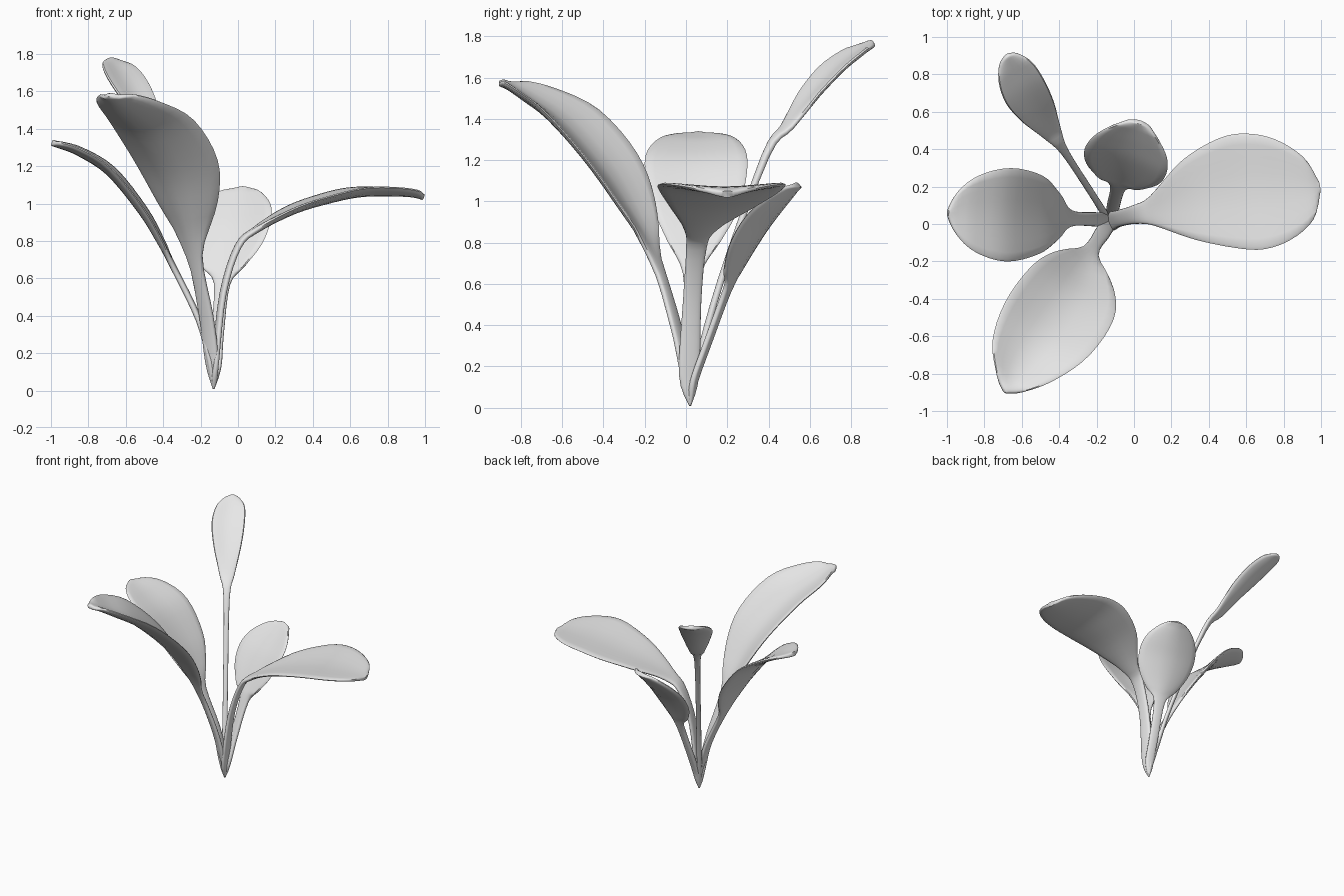
import bpy, bmesh, math
from mathutils import Vector

cube = bpy.data.objects.get("Cube")
if cube:
    bpy.data.objects.remove(cube, do_unlink=True)

grey = bpy.data.materials.new("pale_grey")
grey.use_nodes = True
grey.diffuse_color = (0.8, 0.8, 0.8, 1)
grey.node_tree.nodes["Principled BSDF"].inputs["Base Color"].default_value = (0.8, 0.8, 0.8, 1)

ROOT = (-0.13, 0.02, 0.01, 0.005)
RING = 20      # points around a leaf section
STEPS = 4      # sections between two spine points
THICK = 0.017  # half thickness


def smooth_path(rows):
    """Pass a smooth curve through spine rows of x, y, z and half width."""
    pts = [Vector(r) for r in rows]
    pts = [pts[0]] + pts + [pts[-1]]
    out = []
    for a, b, c, d in zip(pts, pts[1:], pts[2:], pts[3:]):
        for i in range(STEPS):
            t = i / STEPS
            out.append(b + (c - a) * t / 2 + (a * 2 - b * 5 + c * 4 - d) * t * t / 2
                       + (b * 3 - a - c * 3 + d) * t ** 3 / 2)
    return out + [pts[-1]]


def leaf(name, rows, cup):
    """Sweep a cupped, thin section along the spine."""
    path = smooth_path([ROOT] + rows)
    spine = [p.to_3d() for p in path]
    run = spine[-1] - spine[0]
    side = Vector((-run.y, run.x, 0)).normalized()
    bm = bmesh.new()
    rings = []
    for i, p in enumerate(spine):
        tangent = spine[min(i + 1, len(spine) - 1)] - spine[max(i - 1, 0)]
        normal = tangent.cross(side).normalized()
        half = max(path[i].w, 0.005)
        thick = min(THICK, half * 0.8)
        ring = []
        for k in range(RING):
            a = math.tau * k / RING
            u, v = math.cos(a), math.sin(a)
            lift = cup * half * abs(u) ** 1.6 if half > 0.05 else 0
            lift *= min(1, max(0, (half - 0.05) / 0.05))
            full = math.copysign(abs(v) ** 0.6, v)
            ring.append(bm.verts.new(p + side * half * u + normal * (lift + thick * full)))
        rings.append(ring)
    for r, s in zip(rings, rings[1:]):
        for k in range(RING):
            n = (k + 1) % RING
            bm.faces.new((r[k], r[n], s[n], s[k]))
    bm.faces.new(rings[0])
    bm.faces.new(rings[-1])
    bmesh.ops.recalc_face_normals(bm, faces=bm.faces)
    mesh = bpy.data.meshes.new(name)
    bm.to_mesh(mesh)
    bm.free()
    mesh.materials.append(grey)
    obj = bpy.data.objects.new(name, mesh)
    bpy.context.collection.objects.link(obj)
    bpy.ops.object.select_all(action="DESELECT")
    obj.select_set(True)
    bpy.context.view_layer.objects.active = obj
    bpy.ops.object.shade_smooth_by_angle(angle=math.radians(50))


# Large leaf leaning forward
leaf("front_leaf", [
    (-.14, 0, .16, .04), (-.17, -.05, .4, .042), (-.234, -.15, .72, .05),
    (-.295, -.29, .98, .19), (-.364, -.423, 1.18, .263), (-.487, -.6, 1.38, .267),
    (-.6, -.75, 1.49, .2), (-.655, -.843, 1.55, .11), (-.69, -.9, 1.58, .01)], 0.3)

# Long leaf arching to the model's left
leaf("left_leaf", [
    (-.12, .015, .16, .05), (-.08, .03, .52, .045), (0, .05, .77, .05),
    (.1, .07, .86, .08), (.3, .13, .96, .215), (.5, .165, 1.02, .295),
    (.65, .175, 1.05, .313), (.8, .185, 1.055, .27), (.93, .19, 1.05, .17),
    (.99, .2, 1.035, .03)], 0.1)

# Oval leaf arching to the model's right
leaf("right_leaf", [
    (-.15, .02, .16, .04), (-.21, .025, .38, .038), (-.34, .03, .65, .045),
    (-.42, .04, .8, .13), (-.52, .05, .96, .21), (-.69, .05, 1.165, .25),
    (-.85, .055, 1.27, .205), (-.95, .06, 1.31, .115), (-.995, .06, 1.325, .02)], 0.12)

# Tall slender leaf at the back
leaf("tall_back_leaf", [
    (-.16, .06, .22, .018), (-.23, .17, .62, .018), (-.37, .385, 1.22, .022),
    (-.44, .49, 1.36, .055), (-.52, .61, 1.51, .1), (-.59, .72, 1.63, .12),
    (-.64, .82, 1.71, .105), (-.67, .88, 1.755, .06), (-.68, .905, 1.77, .01)], 0.2)

# Small round leaf at the back
leaf("small_back_leaf", [
    (-.12, .04, .13, .032), (-.11, .1, .3, .035), (-.085, .2, .57, .045),
    (-.075, .24, .65, .12), (-.055, .3, .76, .2), (-.035, .37, .87, .228),
    (-.01, .44, .96, .205), (.01, .5, 1.03, .14), (.025, .535, 1.07, .07),
    (.03, .545, 1.08, .02)], 0.2)
